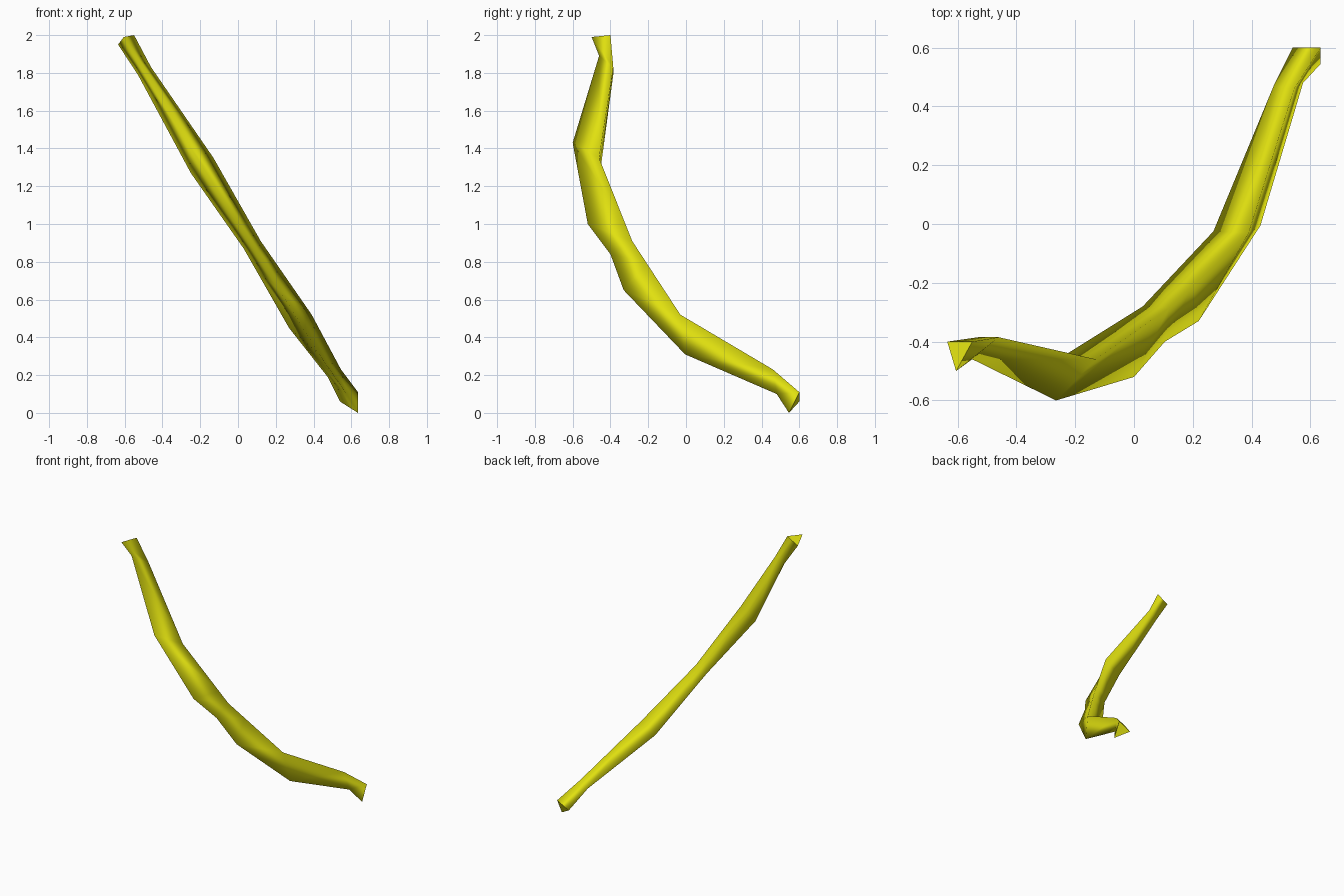
import bpy, bmesh
from mathutils import Vector

if "Cube" in bpy.data.objects:
    bpy.data.objects.remove(bpy.data.objects["Cube"])

# Triangular rings from top to bottom: inner right, inner left, outer ridge
R2 = [Vector(p) for p in ((-0.13, -0.46, 1.35), (-0.25, -0.455, 1.27))]
R3 = [Vector(p) for p in ((0.12, -0.285, 0.91), (0.03, -0.28, 0.87))]
R4 = [Vector(p) for p in ((0.39, -0.03, 0.52), (0.27, -0.025, 0.45))]


def between(a, b, t):
    return [p.lerp(q, t) for p, q in zip(a, b)]


rings = [
    [(-0.55, -0.40, 2.00), (-0.635, -0.40, 1.95), (-0.605, -0.50, 1.99)],
    [(-0.46, -0.385, 1.83), (-0.53, -0.385, 1.79), (-0.55, -0.46, 1.89)],
    R2 + [(-0.265, -0.60, 1.43)],
    between(R2, R3, 0.8) + [(0.0, -0.52, 1.00)],
    R3 + [(0.105, -0.40, 0.84)],
    between(R3, R4, 0.3) + [(0.22, -0.33, 0.65)],
    R4 + [(0.43, -0.005, 0.31)],
    [(0.545, 0.46, 0.23), (0.475, 0.47, 0.19), (0.575, 0.48, 0.10)],
    [(0.635, 0.60, 0.11), (0.54, 0.60, 0.06), (0.635, 0.545, 0.0)],
]

# Curved body, skinned ring to ring and capped at both tips
bm = bmesh.new()
loops = [[bm.verts.new(p) for p in ring] for ring in rings]
for a, b in zip(loops, loops[1:]):
    for i in range(3):
        j = (i + 1) % 3
        bm.faces.new((a[i], a[j], b[j], b[i])).smooth = True
bm.faces.new(loops[0])
bm.faces.new(loops[-1])
bmesh.ops.recalc_face_normals(bm, faces=bm.faces)

# Flat tips keep hard rims
for f in bm.faces:
    if len(f.verts) == 3:
        for e in f.edges:
            e.smooth = False

mesh = bpy.data.meshes.new("curved_body")
bm.to_mesh(mesh)
bm.free()
yellow = bpy.data.materials.new("yellow")
yellow.diffuse_color = (0.75, 0.75, 0.005, 1)
yellow.use_nodes = True
yellow.node_tree.nodes["Principled BSDF"].inputs["Base Color"].default_value = yellow.diffuse_color
mesh.materials.append(yellow)
body = bpy.data.objects.new("curved_body", mesh)
bpy.context.collection.objects.link(body)
